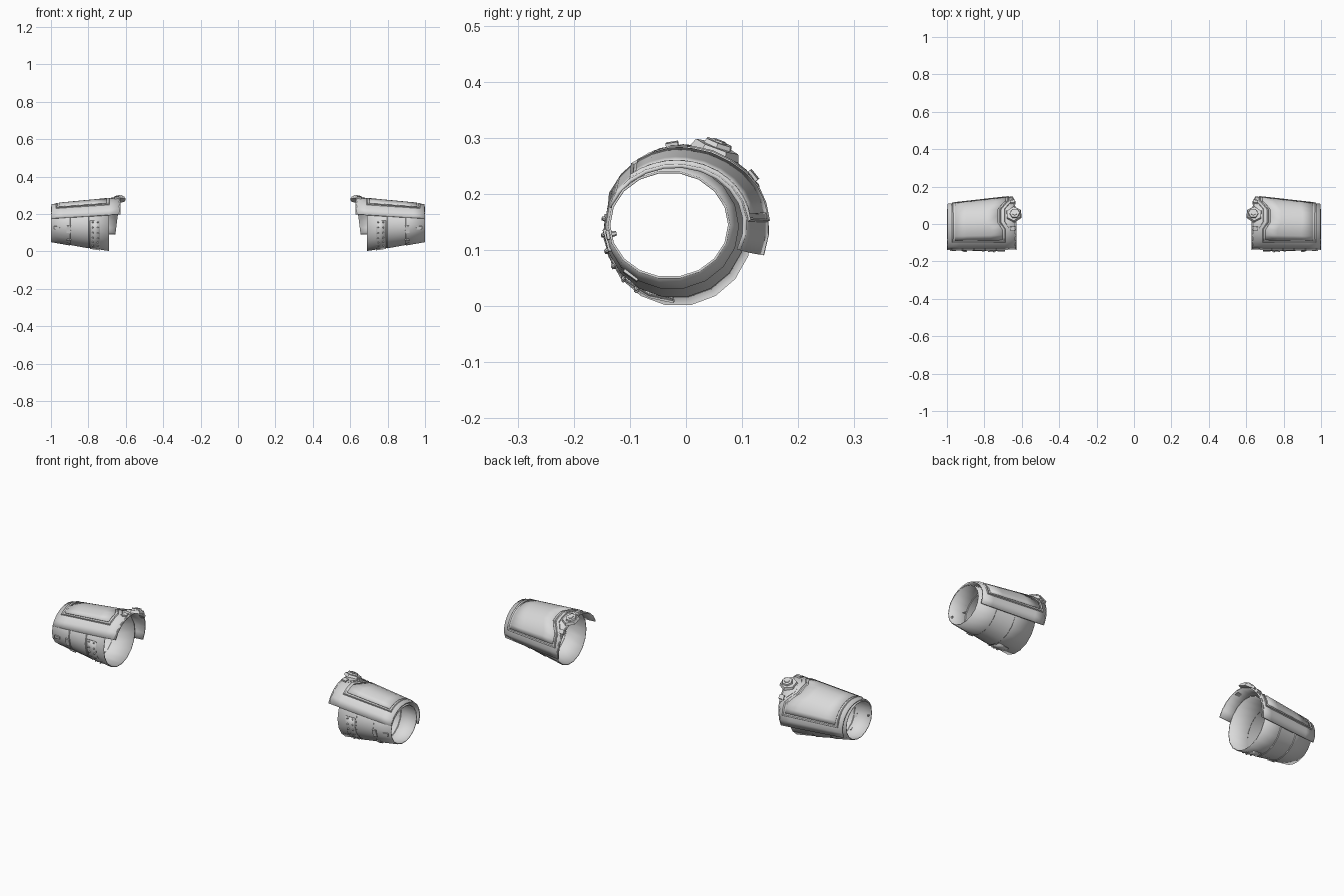
import bpy, bmesh
from math import sin, cos, radians
from mathutils import Vector, Matrix

cube = bpy.data.objects.get("Cube")
if cube:
    bpy.data.objects.remove(cube, do_unlink=True)

metal = bpy.data.materials.new("light_grey_metal")
metal.use_nodes = True
GREY = (0.7, 0.7, 0.7, 1)
metal.diffuse_color = GREY
metal.node_tree.nodes["Principled BSDF"].inputs["Base Color"].default_value = GREY


def lerp(a, b, t):
    return a + (b - a) * t


def tapered(length, wrist, elbow):
    """Elliptical tapering surface: centre y, radius y, centre z, radius z at each end."""
    def point(x, a, off=0.0):
        t = (1 - x) / length
        cy, ry, cz, rz = (lerp(p, q, t) for p, q in zip(wrist, elbow))
        r = radians(a)
        return Vector((x, cy + (ry + off) * cos(r), cz + (rz + off) * sin(r)))
    return point


shell = tapered(0.31, (-0.03, 0.107, 0.145, 0.095), (-0.014, 0.13, 0.136, 0.133))
plate = tapered(0.37, (-0.018, 0.123, 0.145, 0.105), (0.0, 0.147, 0.14, 0.145))


def finish(name, mesh, thickness=0):
    """Link a mesh, thicken it and mirror it to the other arm."""
    mesh.materials.clear()
    mesh.materials.append(metal)
    ob = bpy.data.objects.new(name, mesh)
    bpy.context.collection.objects.link(ob)
    bpy.ops.object.select_all(action='DESELECT')
    ob.select_set(True)
    bpy.context.view_layer.objects.active = ob
    bpy.ops.object.shade_smooth_by_angle(angle=radians(28))
    if thickness:
        s = ob.modifiers.new("Thickness", 'SOLIDIFY')
        s.thickness, s.offset = thickness, 0
    m = ob.modifiers.new("Other arm", 'MIRROR')
    m.use_mirror_merge = False
    return ob


def patch(name, rows, thickness, closed=False):
    """Skin a grid of points."""
    bm = bmesh.new()
    grid = [[bm.verts.new(p) for p in row] for row in rows]
    n = len(grid)
    for i in range(n if closed else n - 1):
        r0, r1 = grid[i], grid[(i + 1) % n]
        for j in range(len(r0) - 1):
            bm.faces.new((r0[j], r0[j + 1], r1[j + 1], r1[j]))
    bmesh.ops.recalc_face_normals(bm, faces=bm.faces)
    mesh = bpy.data.meshes.new(name)
    bm.to_mesh(mesh)
    bm.free()
    return finish(name, mesh, thickness)


def frame(surf, x, a, off):
    """Matrix on a surface: local x along the arm, local z outward."""
    o = surf(x, a, off)
    along = (surf(x + 0.01, a, off) - o).normalized()
    around = (surf(x, a + 1, off) - o).normalized()
    n = along.cross(around).normalized()
    if n.dot(surf(x, a, 1) - o) < 0:
        n = -n
    side = n.cross(along)
    m = Matrix((along, side, n)).transposed().to_4x4()
    m.translation = o
    return m


def solids(name, items):
    """Join prisms and blocks: (matrix, sides, r1, r2, height) or (matrix, size)."""
    bm = bmesh.new()
    for it in items:
        if len(it) == 2:
            bmesh.ops.create_cube(bm, size=1, matrix=it[0] @ Matrix.Diagonal((*it[1], 1)))
        else:
            m, sides, r1, r2, h = it
            bmesh.ops.create_cone(bm, cap_ends=True, segments=sides, radius1=r1,
                                  radius2=r2, depth=h, matrix=m)
    mesh = bpy.data.meshes.new(name)
    bm.to_mesh(mesh)
    bm.free()
    return finish(name, mesh)


def ridge(name, surf, path, depth, off, closed=True):
    """Thin raised bead following (x, angle) points over a surface."""
    pts = []
    ends = path[1:] + path[:1] if closed else path[1:]
    for (x0, a0), (x1, a1) in zip(path, ends):
        n = max(1, int(abs(a1 - a0) / 10))
        pts += [surf(lerp(x0, x1, k / n), lerp(a0, a1, k / n), off) for k in range(n)]
    if not closed:
        pts.append(surf(*path[-1], off))
    cu = bpy.data.curves.new(name, 'CURVE')
    cu.dimensions = '3D'
    cu.bevel_depth, cu.bevel_resolution = depth, 0
    cu.use_fill_caps = True
    sp = cu.splines.new('POLY')
    sp.points.add(len(pts) - 1)
    for p, co in zip(sp.points, pts):
        p.co = (*co, 1)
    sp.use_cyclic_u = closed
    tmp = bpy.data.objects.new(name + "_path", cu)
    bpy.context.collection.objects.link(tmp)
    dg = bpy.context.evaluated_depsgraph_get()
    mesh = bpy.data.meshes.new_from_object(tmp.evaluated_get(dg))
    bpy.data.objects.remove(tmp, do_unlink=True)
    return finish(name, mesh)


# Inner sleeve with stepped bands
bands = [(1.0, 0), (0.9, 0.003), (0.897, 0), (0.8, 0.003), (0.797, 0), (0.69, 0.001)]
patch("sleeve", [[shell(x, a, o) for x, o in bands] for a in range(0, 360, 20)], 0.004, True)


# Outer arm plate, wrapped over the top and down the back
def elbow_edge(a):
    return 0.628 + 0.028 * max(0, min(1, (70 - a) / 90))


rows = []
for i in range(13):
    s = i / 12
    row = []
    for k in range(7):
        u = k / 6
        a = lerp(lerp(-20, 156, s), lerp(-25, 163, s), u)
        row.append(plate(lerp(elbow_edge(a), 0.997, u), a))
    rows.append(row)
patch("arm_plate", rows, 0.007)

# Raised panel whose elbow edge steps around the bolt
chevron = [(5, 0.672), (30, 0.672), (56, 0.716), (84, 0.716), (100, 0.69), (129, 0.69)]


def chevron_x(a):
    for (a0, x0), (a1, x1) in zip(chevron, chevron[1:]):
        if a <= a1:
            return lerp(x0, x1, (a - a0) / (a1 - a0))
    return chevron[-1][1]


angles = [10, 20, 30, 43, 56, 70, 84, 92, 100, 112, 124]
patch("raised_panel",
      [[plate(lerp(chevron_x(a) + 0.014, 0.957, k / 4), a, 0.004) for k in range(5)]
       for a in angles], 0.006)
outline = [(x, a) for a, x in chevron]
ridge("panel_frame", plate, outline + [(0.971, 129), (0.971, 5)], 0.005, 0.003)
ridge("chevron_trim", plate, [(x - 0.022, a) for x, a in outline[1:5]], 0.005, 0.003, False)
ridge("plate_rim", plate, [(elbow_edge(a) + 0.004, a) for a in range(-20, 157, 16)],
      0.004, 0.001, False)

# Hexagonal bolt on its pad, with end clips
turn = Matrix.Rotation(radians(30), 4, 'Z')
solids("bolt_pad", [(frame(plate, 0.643, 69, 0.004), 6, 0.046, 0.04, 0.014)])
solids("hex_bolt", [(frame(plate, 0.637, 69, 0.012) @ turn, 6, 0.031, 0.026, 0.014),
                    (frame(plate, 0.637, 69, 0.019), 6, 0.015, 0.013, 0.006)])
solids("edge_clips", [(frame(plate, 0.648, a, 0.003), (0.026, 0.022, 0.016))
                      for a in (38, 99)])

# Riveted strap down the front of the sleeve
strap_angles = range(168, 269, 20)
patch("strap", [[shell(x, a, 0.003) for x in (0.737, 0.79)] for a in strap_angles], 0.004)
solids("strap_rivets", [(frame(shell, x, a, 0.006), 8, 0.005, 0.003, 0.006)
                        for x in (0.749, 0.777) for a in range(172, 250, 13)])

# Small latches and studs on the front
solids("latches", [(frame(shell, 0.905, 193, 0.003), (0.022, 0.04, 0.009)),
                   (frame(shell, 0.968, 190, 0.002), (0.03, 0.016, 0.008)),
                   (frame(shell, 0.905, 232, 0.003), (0.022, 0.03, 0.009))])
solids("inner_stud", [(frame(shell, 0.985, 190, -0.006), 6, 0.004, 0.006, 0.012)])
